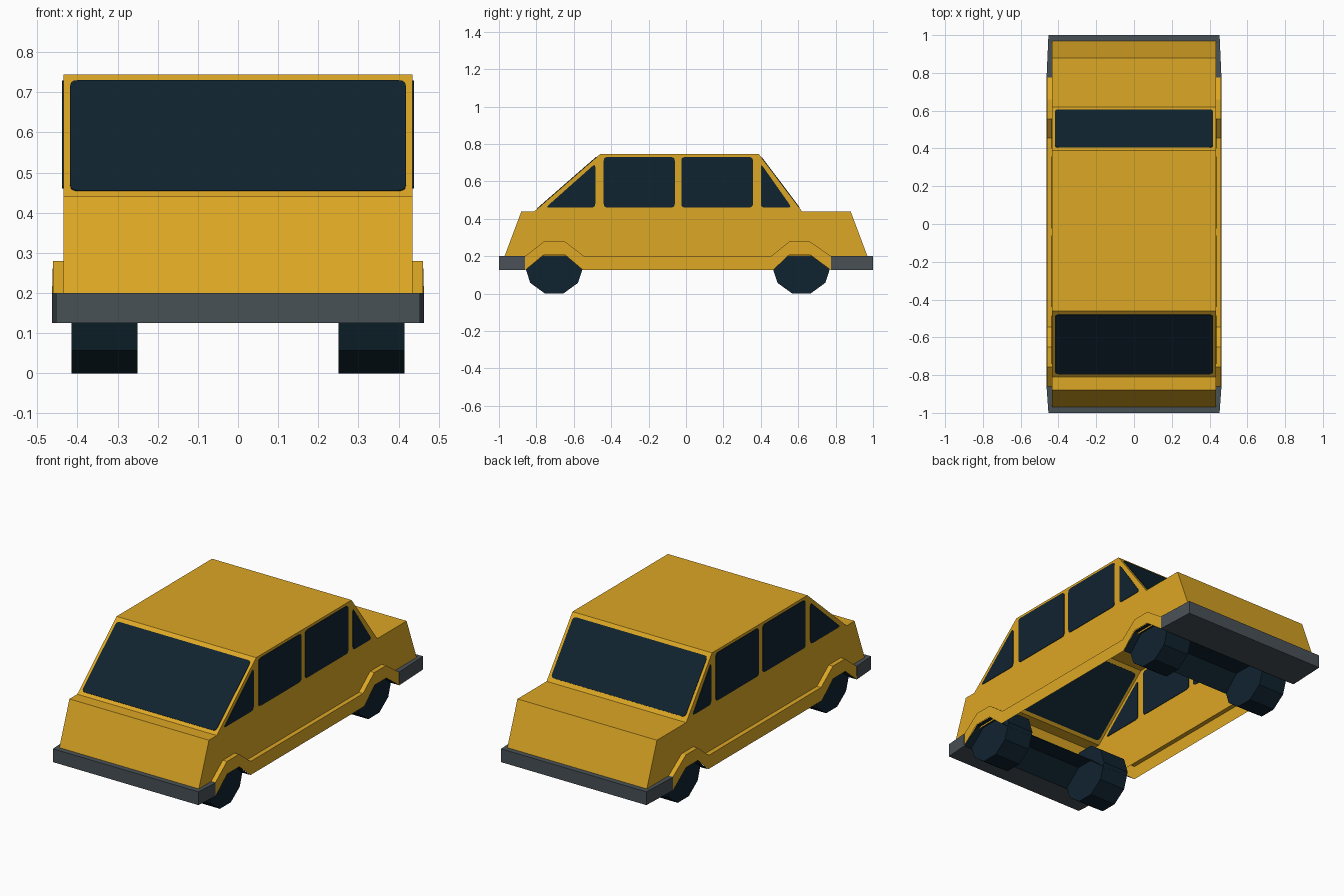
import bpy, math
from mathutils import Vector

if "Cube" in bpy.data.objects:
    bpy.data.objects.remove(bpy.data.objects["Cube"])


def material(name, rgb):
    m = bpy.data.materials.new(name)
    m.diffuse_color = (*rgb, 1)
    m.use_nodes = True
    m.node_tree.nodes["Principled BSDF"].inputs["Base Color"].default_value = m.diffuse_color
    return m


PAINT = material("yellow paint", (0.72, 0.385, 0.018))
DARK = material("dark blue glass and rubber", (0.005, 0.017, 0.029))
GREY = material("bumper grey", (0.066, 0.082, 0.093))


def add(name, verts, faces, mat):
    me = bpy.data.meshes.new(name)
    me.from_pydata([tuple(v) for v in verts], [], faces)
    me.materials.append(mat)
    ob = bpy.data.objects.new(name, me)
    bpy.context.collection.objects.link(ob)
    return ob


def extrude_x(name, profile, x0, x1, mat, caps=True, closed=True):
    """Sweep a (y, z) outline along x."""
    n = len(profile)
    verts = [(x, y, z) for x in (x0, x1) for y, z in profile]
    faces = [(i, (i + 1) % n, n + (i + 1) % n, n + i)
             for i in range(n if closed else n - 1)]
    if caps:
        faces += [tuple(range(n))[::-1], tuple(range(n, 2 * n))]
    return add(name, verts, faces, mat)


def rounded(points, r):
    """Round every corner of a 3D polygon."""
    out = []
    for i, p in enumerate(points):
        p = Vector(p)
        a = p + (Vector(points[i - 1]) - p).normalized() * r
        b = p + (Vector(points[(i + 1) % len(points)]) - p).normalized() * r
        for t in (0, 0.33, 0.67, 1):
            out.append(a * (1 - t) ** 2 + p * 2 * t * (1 - t) + b * t * t)
    return out


def pane(name, points, r=0.02):
    """Thin plate straddling the body skin, visible from both sides."""
    ring = rounded(points, r)
    a, b, c = (Vector(p) for p in points[:3])
    nrm = (b - a).cross(c - a).normalized() * 0.003
    n = len(ring)
    faces = [tuple(range(n)), tuple(range(n, 2 * n))[::-1]]
    faces += [(i, n + i, n + (i + 1) % n, (i + 1) % n) for i in range(n)]
    return add(name, [p + nrm for p in ring] + [p - nrm for p in ring], faces, DARK)


# Hollow body shell, open underneath
W, WO = 0.435, 0.463
body = [(-0.97, 0.2), (-0.88, 0.44), (-0.81, 0.44), (-0.46, 0.745),
        (0.39, 0.745), (0.62, 0.44), (0.88, 0.44), (0.97, 0.2)]
shell = extrude_x("body_shell", body, -W, W, PAINT, closed=False)

# Flared sills: lower edge follows the wheel arches, upper edge runs above it
low = [(-0.86, 0.125), (-0.757, 0.21), (-0.65, 0.21), (-0.55, 0.125),
       (0.465, 0.125), (0.555, 0.21), (0.66, 0.21), (0.775, 0.125)]
high = [(-0.86, 0.2), (-0.757, 0.28), (-0.65, 0.28), (-0.545, 0.2),
        (0.455, 0.2), (0.555, 0.28), (0.66, 0.28), (0.775, 0.2)]
n = len(low)
for side, s in (("left", -1), ("right", 1)):
    verts = [(s * WO, *p) for p in low] + [(s * (WO - 0.002), *p) for p in high]
    verts += [(s * W, *p) for p in high]
    faces = []
    for k in (0, n):
        for i in range(k, k + n - 1):
            f = (i, i + 1, n + i + 1, n + i)
            faces.append(f if s > 0 else f[::-1])
    add(side + "_sill", verts, faces, PAINT)

# Bumpers, slightly narrower at the tips
for name, y_in, y_out in (("front_bumper", -0.86, -1), ("rear_bumper", 0.775, 1)):
    plan = [(-WO, y_in), (WO, y_in), (0.453, y_out), (-0.453, y_out)]
    verts = [(x, y, z) for z in (0.125, 0.2) for x, y in plan]
    ob = add(name, verts, [(0, 1, 2, 3), (7, 6, 5, 4), (0, 4, 5, 1), (1, 5, 6, 2),
                           (2, 6, 7, 3), (3, 7, 4, 0)], GREY)
    if y_in > 0:
        ob.data.flip_normals()

# Wheel wells and ten-sided wheels
for end, yc, arch in (("front", -0.705, low[:4]), ("rear", 0.617, low[4:])):
    extrude_x(end + "_wheel_well", arch, -WO + 0.003, WO - 0.003, DARK,
              caps=False, closed=False)
    r = 0.158
    ring = []
    for i in range(10):
        a = math.radians(-72 + 36 * i)
        ring.append((yc + r * math.cos(a),
                     r * math.cos(math.radians(18)) + r * math.sin(a)))
    for side, s in (("left", -1), ("right", 1)):
        x0, x1 = sorted((s * 0.25, s * 0.415))
        extrude_x(f"{end}_{side}_wheel", ring, x0, x1, DARK)

# Windscreen and rear window lie on the sloped body panels
for name, (y0, z0), (y1, z1), t0, t1 in (
        ("windscreen", body[2], body[3], 0.045, 0.945),
        ("rear_window", body[5], body[4], 0.065, 0.94)):
    at = lambda t: (y0 + (y1 - y0) * t, z0 + (z1 - z0) * t)
    pane(name, [(-0.418, *at(t0)), (0.418, *at(t0)), (0.418, *at(t1)), (-0.418, *at(t1))])

# Side windows
panes = {
    "front_quarter_window": [(-0.75, 0.46), (-0.485, 0.46), (-0.485, 0.695)],
    "front_door_window": [(-0.44, 0.46), (-0.06, 0.46), (-0.06, 0.73), (-0.44, 0.73)],
    "rear_door_window": [(-0.025, 0.46), (0.358, 0.46), (0.358, 0.73), (-0.025, 0.73)],
    "rear_quarter_window": [(0.4, 0.46), (0.565, 0.46), (0.4, 0.695)],
}
for name, pts in panes.items():
    for side, s in (("left", -1), ("right", 1)):
        pane(f"{side}_{name}", [(s * W, *p) for p in pts][::s])

# Make all faces point outwards
import bmesh
for ob in bpy.data.objects:
    if "sill" in ob.name or "well" in ob.name:
        continue
    bm = bmesh.new()
    bm.from_mesh(ob.data)
    bmesh.ops.recalc_face_normals(bm, faces=bm.faces)
    bm.to_mesh(ob.data)
    bm.free()
